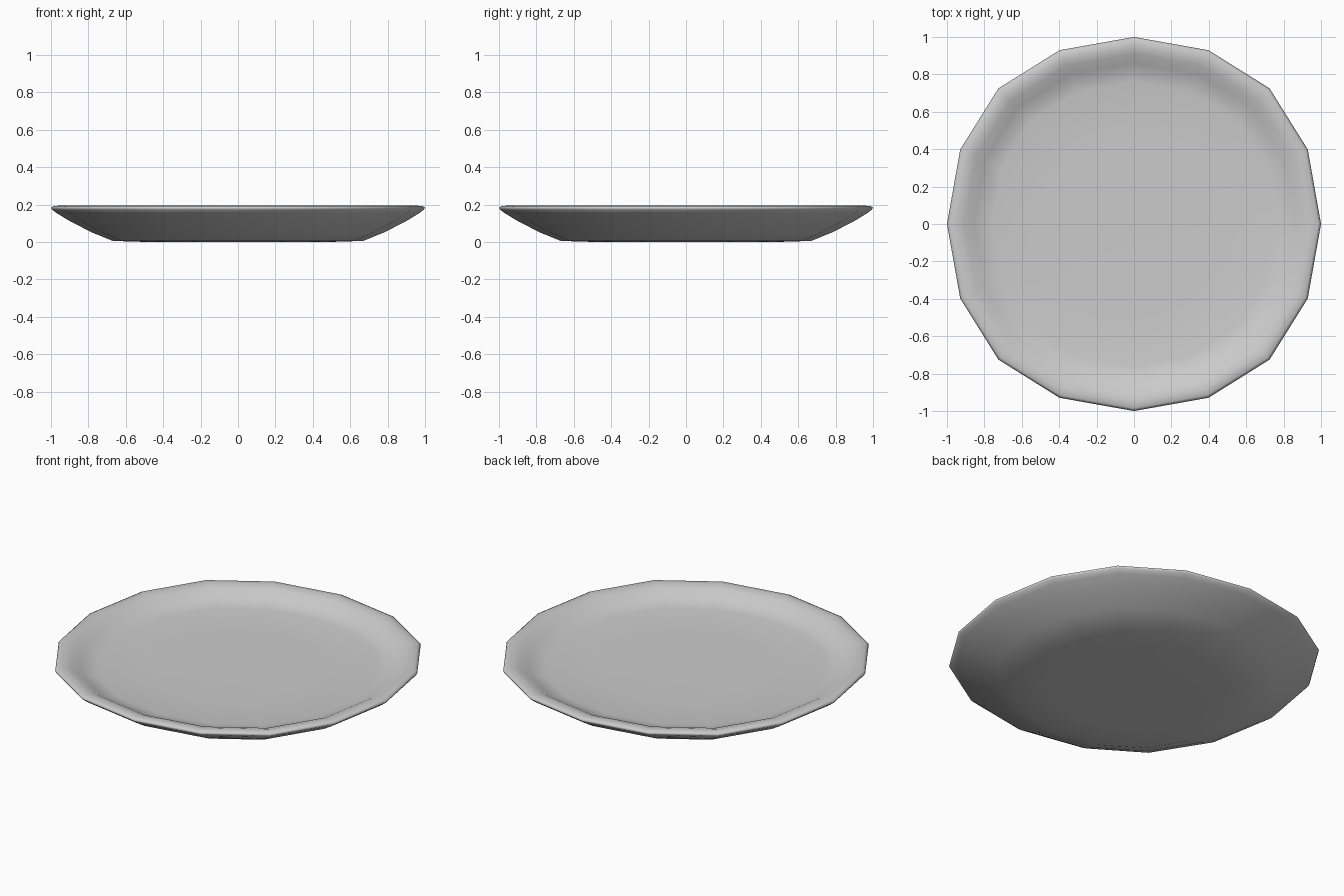
import bpy, bmesh, math

if "Cube" in bpy.data.objects:
    bpy.data.objects.remove(bpy.data.objects["Cube"])

# Slightly squared circle: one quarter of the 16-sided outline, repeated by turning
QUARTER = [(1.0, 0.0), (0.929, 0.399), (0.725, 0.725), (0.399, 0.929)]
outline = []
for x, y in QUARTER:
    outline.append((x, y))
for _ in range(3):
    outline += [(-y, x) for x, y in outline[-4:]]
SIDES = len(outline)

# Profile (scale, height): underside centre -> rim -> shallow inside floor
profile = [(0.47, 0.0), (0.67, 0.006), (0.78, 0.051), (0.90, 0.112),
           (0.97, 0.155), (0.995, 0.174), (1.0, 0.185), (0.985, 0.193),
           (0.95, 0.195), (0.91, 0.184), (0.86, 0.158), (0.81, 0.138),
           (0.76, 0.13), (0.47, 0.126)]

bm = bmesh.new()
rings = [[bm.verts.new((r * x, r * y, z)) for x, y in outline]
         for r, z in profile]

# Wall of the plate
for lo, hi in zip(rings, rings[1:]):
    for i in range(SIDES):
        j = (i + 1) % SIDES
        bm.faces.new((lo[i], lo[j], hi[j], hi[i]))

# Underside and inside floor
bm.faces.new(rings[0][::-1])
bm.faces.new(rings[-1])
bmesh.ops.recalc_face_normals(bm, faces=bm.faces)
for face in bm.faces:
    face.smooth = True

mesh = bpy.data.meshes.new("plate")
bm.to_mesh(mesh)
bm.free()
plate = bpy.data.objects.new("plate", mesh)
bpy.context.collection.objects.link(plate)
